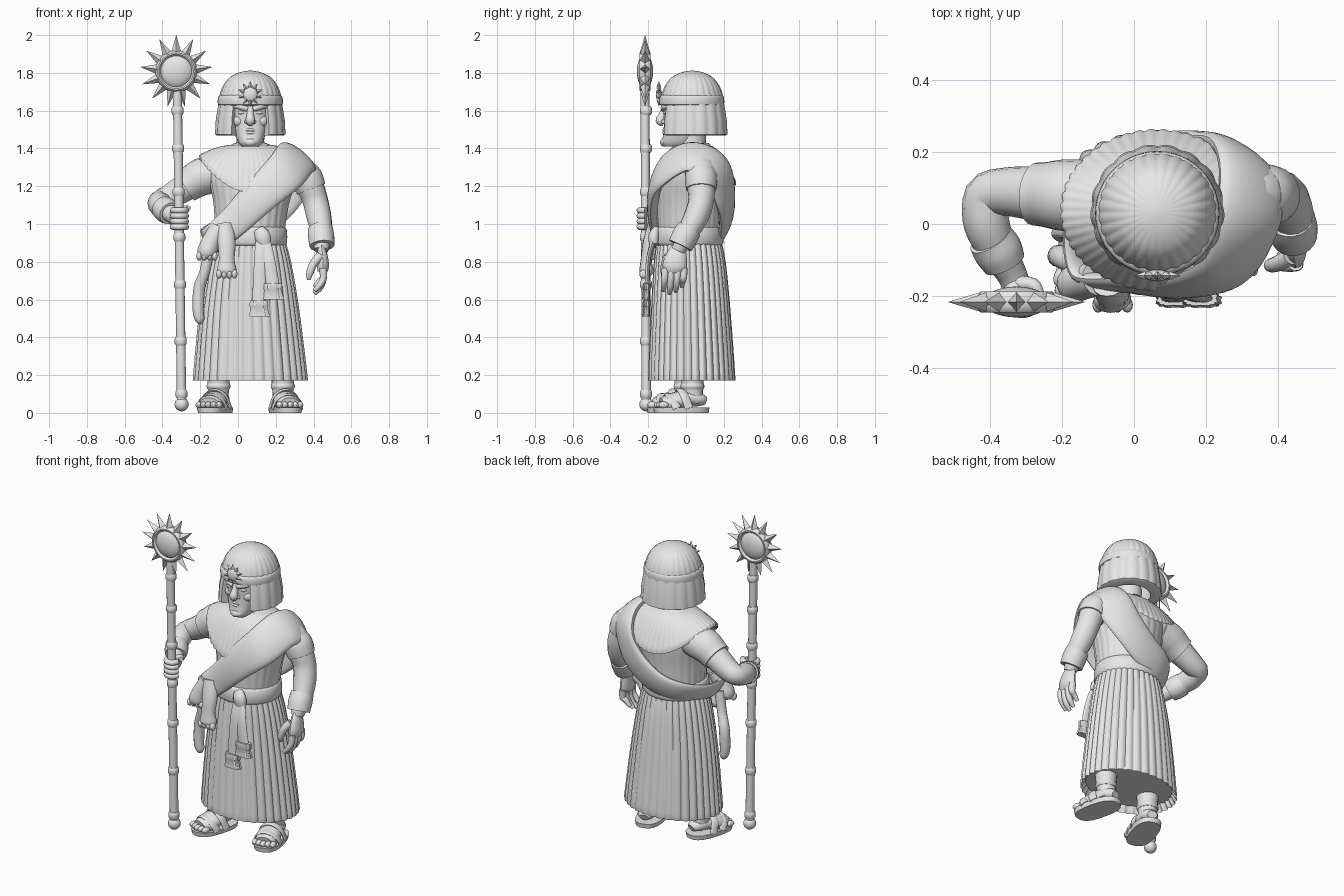
import bpy, bmesh, math
from mathutils import Vector as V, Matrix

stone = bpy.data.materials.new("stone_grey")
stone.diffuse_color = (0.8, 0.8, 0.8, 1)
TAU = math.tau


def finish(name, bm, angle=40):
    bmesh.ops.recalc_face_normals(bm, faces=bm.faces)
    me = bpy.data.meshes.new(name)
    bm.to_mesh(me)
    bm.free()
    ob = bpy.data.objects.new(name, me)
    bpy.context.scene.collection.objects.link(ob)
    me.materials.append(stone)
    bpy.ops.object.select_all(action='DESELECT')
    ob.select_set(True)
    bpy.context.view_layer.objects.active = ob
    bpy.ops.object.shade_smooth_by_angle(angle=math.radians(angle))
    return ob


def skin(name, rings, closed=False, angle=40):
    """Bridge a row of equal rings, capping the ends."""
    bm = bmesh.new()
    vs = [[bm.verts.new(p) for p in r] for r in rings]
    n = len(vs[0])
    for i in range(len(vs) if closed else len(vs) - 1):
        a, b = vs[i], vs[(i + 1) % len(vs)]
        for j in range(n):
            k = (j + 1) % n
            bm.faces.new((a[j], a[k], b[k], b[j]))
    if not closed:
        bm.faces.new(vs[0])
        bm.faces.new(vs[-1])
    return finish(name, bm, angle)


def smooth(pts, steps, closed=False):
    """Catmull-Rom resampling of tuples of any length."""
    out, n = [], len(pts)
    get = lambda i: pts[i % n] if closed else pts[max(0, min(n - 1, i))]
    for i in range(n if closed else n - 1):
        for s in range(steps):
            t = s / steps
            out.append(tuple(0.5 * (2 * b + (c - a) * t + (2 * a - 5 * b + 4 * c - d) * t * t
                                    + (3 * b - a - 3 * c + d) * t ** 3)
                             for a, b, c, d in zip(get(i - 1), get(i), get(i + 1), get(i + 2))))
    return out if closed else out + [tuple(pts[-1])]


def loft(name, secs, seg=32, pleats=0, amp=0.0, power=2.0, steps=4, angle=40):
    """Stack of (z, cx, cy, rx, ry) sections, optionally fluted."""
    rings = []
    for z, cx, cy, rx, ry in (smooth(secs, steps) if steps > 1 else secs):
        ring = []
        for i in range(seg):
            a = TAU * i / seg
            f = 1 + amp * (abs(math.sin(a * pleats / 2)) - 1) if pleats else 1
            c, s = math.cos(a), math.sin(a)
            ring.append((cx + rx * f * math.copysign(abs(c) ** (2 / power), c),
                         cy + ry * f * math.copysign(abs(s) ** (2 / power), s), z))
        rings.append(ring)
    return skin(name, rings, angle=angle)


def tube(name, pts, flat=(1, 1), up=None, seg=14, steps=4, closed=False):
    """Sweep an oval along (x, y, z, radius) points."""
    p = smooth(pts, steps, closed) if steps > 1 else pts
    rings, n = [], len(p)
    for i, q in enumerate(p):
        a, b = (p[i - 1], p[(i + 1) % n]) if closed else (p[max(i - 1, 0)], p[min(i + 1, n - 1)])
        o, t = V(q[:3]), (V(b[:3]) - V(a[:3])).normalized()
        u = up(o) if up else V((0.13, -0.99, 0.07))
        side = t.cross(u).normalized()
        nrm = side.cross(t)
        rings.append([o + q[3] * (flat[0] * math.cos(TAU * k / seg) * side
                                  + flat[1] * math.sin(TAU * k / seg) * nrm) for k in range(seg)])
    return skin(name, rings, closed)


def ball(name, loc, size, seg=20):
    bm = bmesh.new()
    bmesh.ops.create_uvsphere(bm, u_segments=seg, v_segments=seg // 2 + 2, radius=1)
    bmesh.ops.transform(bm, matrix=Matrix.LocRotScale(V(loc), None, V(size)), verts=bm.verts)
    return finish(name, bm)


def sun(name, c, count, r0, r1, depth):
    """Ring of flattened four-sided spikes in the xz plane."""
    bm = bmesh.new()
    for i in range(count):
        a = TAU * i / count + math.pi / 2
        d, s = V((math.cos(a), 0, math.sin(a))), V((-math.sin(a), 0, math.cos(a)))
        w = r0 * 1.15 * math.pi / count
        o = V(c) + d * r0
        base = [bm.verts.new(o + q) for q in (s * w, V((0, depth, 0)), -s * w, V((0, -depth, 0)))]
        tip = bm.verts.new(V(c) + d * r1)
        for k in range(4):
            bm.faces.new((base[k], base[(k + 1) % 4], tip))
        bm.faces.new(base)
    return finish(name, bm, 20)


rise = lambda p: V((0, 0, 1))
front = lambda p: V((0, -1, 0))

# Pleated robe, torso and belt
loft("skirt", [(0.21, .065, .03, .28, .21), (0.175, .065, .03, .302, .228), (0.21, .065, .03, .303, .23),
               (0.55, .06, .025, .265, .21), (0.8, .06, .02, .222, .19), (0.93, .06, .015, .185, .168)],
     seg=272, pleats=34, amp=0.04, steps=3, angle=60)
loft("torso", [(.9, .06, .015, .18, .163), (1.1, .07, .02, .2, .175), (1.25, .08, .03, .235, .18),
               (1.34, .085, .05, .225, .13), (1.39, .075, .05, .16, .1), (1.43, .065, .04, .08, .08)],
     seg=160, pleats=26, amp=0.02, angle=60)
loft("belt", [(.885, .06, .015, .185, .17), (.9, .06, .015, .2, .183), (.97, .062, .015, .196, .178),
              (.985, .062, .015, .18, .165)], seg=48, steps=2)

# Fluted shoulder collar
rings = []
for t, dz in [(0, 0), (.2, 0), (.4, 0), (.6, 0), (.8, 0), (.95, 0), (1, 0), (1, -.022), (.8, -.03), (.3, -.04)]:
    ring = []
    for i in range(192):
        a = TAU * i / 192
        c, s = math.cos(a), math.sin(a)
        f = 1 + .025 * t * (abs(math.sin(a * 24)) - .5)
        drop = .055 + (.175 if s < 0 else .14) * s * s
        ring.append((.065 + (.08 + .188 * t) * f * c, .035 + (.075 + (.145 if s < 0 else .152) * t) * f * s,
                     1.42 - drop * t ** 2 + dz))
    rings.append(ring)
skin("collar", rings, angle=60)

# Animal pelt worn as a sash
out = lambda p: (p - V((.09, .03, 1.08))).normalized()
tube("pelt_sash", [(-.13, -.14, .92, .075), (-.01, -.165, 1.025, .085), (.125, -.17, 1.16, .1),
                   (.25, -.125, 1.275, .112), (.315, .01, 1.355, .115), (.32, .15, 1.3, .115), (.245, .208, 1.15, .105),
                   (.1, .212, 1.02, .098), (-.06, .165, .955, .088), (-.15, .01, .92, .072)],
     flat=(1, .33), up=out, seg=20, steps=6, closed=True)
tube("pelt_front_leg", [(-.07, -.17, 1.0, .045), (-.06, -.195, .9, .048), (-.06, -.21, .81, .042),
                        (-.06, -.21, .755, .053), (-.06, -.215, .73, .04)], flat=(1, .7))
tube("pelt_side_leg", [(-.1, -.15, .98, .05), (-.14, -.16, .91, .05), (-.165, -.165, .85, .052), (-.17, -.165, .82, .035)])
for x, z, y in [(-.06, .735, -.225), (-.165, .83, -.185)]:
    for k in range(4):
        ball("pelt_claw", (x - .04 + .027 * k, y, z), (.016, .022, .024), seg=12)
tube("pelt_tail", [(-.15, -.12, .88, .03), (-.175, -.11, .75, .028), (-.205, -.09, .66, .031), (-.21, -.09, .54, .03),
                   (-.2, -.09, .49, .024), (-.19, -.09, .475, .008)])

# Belt knot, ribbons and fringed tassels
tube("belt_knot", [(.11, -.155, .97, .03), (.13, -.17, .935, .042), (.14, -.17, .89, .035)], flat=(1, .7), up=front)
for x0, x1, z1 in [(.16, .185, .67), (.12, .11, .58)]:
    tube("ribbon", [(.13, -.165, .93, .036), (x0, -.198, .82, .034), (x1, -.207, z1, .036)], flat=(1, .35), up=front)
    loft("tassel", [(z1 - .07, x1 + .005, -.212, .056, .022), (z1 - .02, x1, -.209, .046, .02),
                    (z1 - .015, x1, -.209, .05, .023), (z1 + .015, x1, -.207, .048, .021)],
         seg=48, pleats=12, amp=.1, power=3, steps=1)

# Neck and face
loft("neck", [(1.36, .065, .04, .09, .085), (1.42, .065, .03, .075, .075), (1.5, .065, .03, .075, .08)])
loft("face", [(1.41, .065, -.055, .045, .06), (1.43, .065, -.04, .063, .088), (1.48, .065, -.025, .083, .095),
              (1.55, .065, -.02, .098, .097), (1.62, .065, -.02, .1, .1), (1.7, .065, -.01, .1, .1)], power=2.5)
tube("nose", [(.065, -.108, 1.62, .016), (.065, -.124, 1.58, .019), (.065, -.136, 1.547, .025),
              (.065, -.118, 1.53, .014)])
tube("chin", [(.035, -.105, 1.437, .017), (.065, -.116, 1.432, .022), (.095, -.105, 1.437, .017)], up=rise)
for z, r in [(1.499, .007), (1.484, .008)]:
    tube("lip", [(.025, -.108, z - .006, r * .5), (.065, -.117, z, r), (.105, -.108, z - .006, r * .5)], up=rise)
for s in (-1, 1):
    tube("brow", [(.065 + s * .015, -.12, 1.607, .013), (.065 + s * .05, -.115, 1.62, .016),
                  (.065 + s * .09, -.085, 1.626, .012)], up=rise)
    ball("eye", (.065 + s * .046, -.107, 1.59), (.022, .012, .01))
    ball("cheek", (.065 + s * .06, -.078, 1.545), (.034, .032, .032))
    ball("nostril", (.065 + s * .02, -.119, 1.541), (.011, .012, .011), seg=12)

# Wig: fluted curtain open at the face, cap, headband and sun badge
rings = []
for z, r in [(1.468, .175), (1.475, .187), (1.55, .183), (1.63, .17), (1.68, .16)]:
    ring = []
    for inner in (0, 1):
        for i in range(121):
            u = i / 120 if not inner else 1 - i / 120
            a = -math.pi / 2 + .58 + u * (TAU - 1.16)
            q = r - .055 if inner else r * (1 + .03 * (abs(math.sin(u * 14 * math.pi)) - 1))
            ring.append((.065 + q * math.cos(a), .035 + q * math.sin(a), z))
    rings.append(ring)
skin("wig_curtain", rings, angle=50)
loft("wig_cap", [(1.64, .065, .033, .165, .165), (1.68, .065, .033, .164, .164), (1.73, .065, .033, .146, .146),
                 (1.775, .065, .033, .111, .111), (1.802, .065, .033, .06, .06), (1.812, .065, .033, .008, .008)],
     seg=168, pleats=28, amp=.022, angle=60)
loft("headband", [(1.625, .065, .03, .15, .15), (1.632, .065, .03, .171, .171), (1.66, .065, .03, .172, .172),
                  (1.678, .065, .03, .167, .167), (1.685, .065, .03, .15, .15)], seg=48, steps=2)
sun("badge_rays", (.065, -.144, 1.69), 10, .036, .068, .012)
ball("badge_disc", (.065, -.143, 1.685), (.038, .016, .038))

# Staff-holding arm
tube("right_upper_arm", [(-.06, .08, 1.28, .085), (-.17, .08, 1.26, .09), (-.27, .085, 1.2, .077),
                         (-.36, .09, 1.145, .067), (-.413, .078, 1.12, .06), (-.41, .0, 1.1, .064),
                         (-.375, -.08, 1.07, .052), (-.34, -.14, 1.04, .042), (-.325, -.18, 1.03, .04)], up=rise)
tube("right_sleeve", [(-.1, .08, 1.27, .096), (-.19, .08, 1.25, .1), (-.25, .082, 1.215, .09), (-.275, .084, 1.2, .088)],
     up=rise, seg=20)
tube("right_bracelet", [(-.4, -.04, 1.088, .064), (-.378, -.075, 1.07, .068), (-.36, -.11, 1.055, .06)], up=rise, seg=20)
ball("right_palm", (-.33, -.182, 1.03), (.036, .042, .056))
for k in range(4):
    z = .985 + .029 * k
    tube("right_finger", [(-.31 + .036 * math.cos(a), -.21 + .036 * math.sin(a), z, .0165)
                          for a in (2.6, 3.5, 4.4, 5.3, 6.2)], up=rise, seg=10)
tube("right_thumb", [(-.32, -.165, 1.06, .022), (-.28, -.17, 1.08, .019), (-.262, -.195, 1.085, .013)], up=rise)

# Free arm
tube("left_arm", [(.25, .08, 1.28, .085), (.33, .08, 1.275, .087), (.38, .08, 1.2, .075), (.41, .08, 1.12, .068),
                  (.43, .05, 1.03, .066), (.445, 0, .94, .054), (.44, -.04, .86, .038)])
tube("left_sleeve", [(.345, .08, 1.27, .08), (.362, .08, 1.245, .086), (.378, .08, 1.21, .084), (.388, .08, 1.185, .08)],
     seg=20)
tube("left_bracelet", [(.436, .02, .975, .066), (.44, -.005, .935, .07), (.445, -.03, .885, .066)], seg=20)
tube("left_palm", [(.44, -.035, .88, .036), (.447, -.05, .83, .056), (.45, -.06, .775, .064), (.445, -.06, .745, .05)],
     flat=(1, .5), up=lambda p: V((1, 0, 0)))
for k in range(4):
    y, e = -.11 + .033 * k, (.015, 0, .01, .035)[k]
    tube("left_finger", [(.45, y, .765, .021), (.452, y - .003, .715, .019), (.435, y - .007, .665 + e, .017),
                         (.405, y - .01, .632 + e, .011)], seg=10)
tube("left_thumb", [(.435, -.09, .83, .025), (.4, -.11, .79, .022), (.38, -.115, .74, .019), (.375, -.11, .705, .01)])

# Sandalled feet
for side, x, y, turn in [("right", -.118, -.05, -.3), ("left", .248, -.015, .22)]:
    parts = [loft("sole", [(0, 0, -.01, .077, .145), (.028, 0, -.01, .081, .15)], steps=1, power=2.6),
             tube("foot", [(0, .12, .06, .03), (0, .09, .07, .05), (0, .02, .075, .062), (0, -.06, .055, .07),
                           (0, -.115, .042, .055)], flat=(1, .72), up=rise),
             tube("ankle", [(0, .06, .05, .05), (0, .05, .12, .056), (0, .05, .17, .06), (0, .05, .28, .07)]),
             tube("ankle_strap", [(0, .05, .125, .058), (0, .05, .14, .064), (0, .05, .155, .06)], seg=20)]
    for yy, h in [(-.07, .096), (-.005, .122)]:
        parts.append(tube("foot_strap", [(-.076, yy + .02, .025, .024), (-.056, yy, h * .74, .024), (0, yy - .01, h, .024),
                                         (.056, yy, h * .74, .024), (.076, yy + .02, .025, .024)],
                          flat=(1, .35), up=lambda p: V((p.x, 0, p.z)).normalized()))
    for k in range(5):
        parts.append(ball("toe", (-.056 + .028 * k, -.13 + .006 * abs(k - 2), .042), (.017, .028, .018), seg=12))
    for ob in parts:
        ob.name = side + "_" + ob.name.split(".")[0]
        ob.location, ob.rotation_euler = (x, y, 0), (0, 0, turn)

# Staff with rings, pommel and sun head
sx = lambda z: -.298 - .0135 * z
tube("staff", [(sx(.05), -.21, .05, .025), (sx(1.72), -.217, 1.72, .024)], steps=1, seg=16)
for z in (.1, .38, .68, .93, 1.17, 1.4, 1.6):
    tube("staff_ring", [(sx(z), -.212, z - .022, .026), (sx(z), -.212, z - .012, .032),
                        (sx(z), -.212, z + .012, .032), (sx(z), -.212, z + .022, .026)], steps=1, seg=16)
ball("pommel", (sx(.04), -.21, .045), (.037, .037, .037))
head = (-.327, -.217, 1.808)
sun("sun_rays", head, 13, .098, .193, .028)
ball("sun_disc", head, (.09, .043, .09), seg=28)
tube("sun_rim", [(head[0] + .095 * math.cos(TAU * i / 24), head[1], head[2] + .095 * math.sin(TAU * i / 24), .018)
                 for i in range(24)], flat=(.9, 1.7), up=front, steps=1, closed=True)
